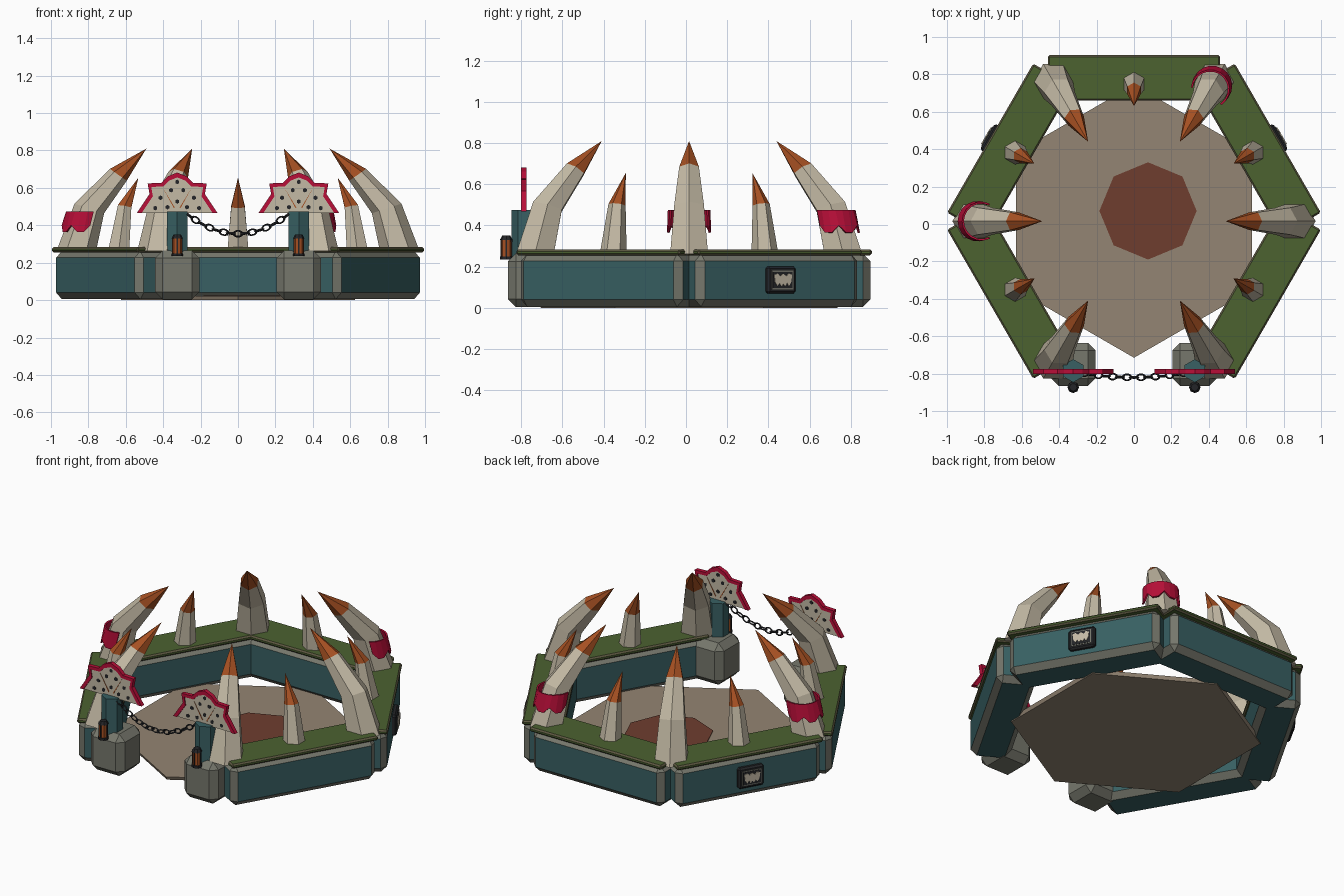
import bpy, bmesh, math
from mathutils import Matrix, Vector

if "Cube" in bpy.data.objects:
    bpy.data.objects.remove(bpy.data.objects["Cube"])

T, R = Matrix.Translation, Matrix.Rotation
CENTRE = T((0, 0.015, 0))


def material(name, r, g, b):
    """Flat material from 0-255 display values."""
    lin = [((v / 255 + 0.055) / 1.055) ** 2.4 for v in (r, g, b)] + [1]
    m = bpy.data.materials.new(name)
    m.use_nodes = True
    m.diffuse_color = lin
    m.node_tree.nodes["Principled BSDF"].inputs["Base Color"].default_value = lin
    return m


teal = material("teal wall", 56, 96, 99)
green = material("moss green", 76, 98, 48)
bone = material("bone", 196, 186, 165)
rust = material("rust orange", 166, 80, 34)
red = material("crimson", 184, 14, 56)
stone = material("grey stone", 118, 119, 108)
tan = material("dusty tan", 148, 133, 115)
stain = material("stain brown", 110, 61, 47)
black = material("iron black", 36, 37, 40)
trim = material("trim olive", 92, 88, 64)


def finish(name, bm, mats, matrix=Matrix()):
    bmesh.ops.recalc_face_normals(bm, faces=bm.faces)
    me = bpy.data.meshes.new(name)
    bm.to_mesh(me)
    bm.free()
    for m in mats:
        me.materials.append(m)
    ob = bpy.data.objects.new(name, me)
    ob.matrix_world = matrix
    bpy.context.collection.objects.link(ob)
    return ob


def box(name, lo, hi, mats, matrix=Matrix(), bevel=0):
    """Box between two corners; chamfers take the last material."""
    bm = bmesh.new()
    lo, hi = Vector(lo), Vector(hi)
    bmesh.ops.create_cube(bm, size=1, matrix=T((lo + hi) / 2) @ Matrix.Diagonal((*(hi - lo), 1)))
    if bevel:
        bmesh.ops.bevel(bm, geom=bm.edges[:], offset=bevel, segments=1,
                        affect='EDGES', material=len(mats) - 1)
    return finish(name, bm, mats, matrix)


def drum(name, sides, r, z0, z1, mat, matrix=Matrix(), r_top=None, turn=0):
    bm = bmesh.new()
    bmesh.ops.create_cone(bm, cap_ends=True, segments=sides, radius1=r,
                          radius2=r if r_top is None else r_top, depth=z1 - z0,
                          matrix=T((0, 0, (z0 + z1) / 2)) @ R(turn, 4, 'Z'))
    return finish(name, bm, [mat], matrix)


def plate(name, polygons, depth, mat, matrix):
    """Polygons in the xz plane given a thickness along y."""
    bm = bmesh.new()
    for poly in polygons:
        bm.faces.new([bm.verts.new((x, -depth / 2, z)) for x, z in poly])
    bmesh.ops.remove_doubles(bm, verts=bm.verts, dist=1e-5)
    out = bmesh.ops.extrude_face_region(bm, geom=bm.faces[:], use_keep_orig=True)
    moved = [v for v in out["geom"] if isinstance(v, bmesh.types.BMVert)]
    bmesh.ops.translate(bm, verts=moved, vec=(0, depth, 0))
    return finish(name, bm, [mat], matrix)


def spike(name, rings, tip, matrix):
    """Six-sided horn; rings are (distance, height, radius, tilt). Rust on the last span."""
    bm = bmesh.new()
    loops = []
    for d, z, r, tilt in rings:
        m = T((d, 0, z)) @ R(-math.radians(tilt), 4, 'Y')
        loops.append([bm.verts.new(m @ Vector((r * math.cos(k * math.pi / 3),
                                               r * math.sin(k * math.pi / 3), 0)))
                      for k in range(6)])
    bm.faces.new(loops[0])
    for a, b in zip(loops, loops[1:]):
        for k in range(6):
            bm.faces.new((a[k], a[k - 1], b[k - 1], b[k]))
    point = bm.verts.new((tip[0], 0, tip[1]))
    for k in range(6):
        bm.faces.new((loops[-1][k], loops[-1][k - 1], point)).material_index = 1
    finish(name, bm, [bone, rust], matrix)


def collar(matrix):
    """Ragged cloth around the outer side of a horn."""
    bm = bmesh.new()
    rows = []
    n = 12
    for k in range(n + 1):
        a = math.radians(-115 + 230 * k / n)
        low = 0.365 if k % 3 else 0.40
        rows.append([bm.verts.new((c + r * math.cos(a), r * math.sin(a), z))
                     for c, r, z in ((0.835, 0.108, low), (0.815, 0.104, 0.475))])
    for a, b in zip(rows, rows[1:]):
        bm.faces.new((a[0], b[0], b[1], a[1]))
    ob = finish("cloth_collar", bm, [red], matrix)
    ob.modifiers.new("thickness", 'SOLIDIFY').thickness = 0.01


# Arena floor and its stain
drum("arena_floor", 6, 0.72, 0, 0.022, tan, CENTRE, r_top=0.73)
drum("floor_stain", 8, 0.26, 0.02, 0.026, stain, T((0.075, 0.07, 0)))

# Five walls with moss caps and small horns; the front stays open
for deg in (-30, 30, 90, 150, 210):
    M = CENTRE @ R(math.radians(deg), 4, 'Z')
    box("wall", (0.65, -0.455, 0.005), (0.88, 0.455, 0.262), [teal, stone], M, 0.035)
    box("wall_cap", (0.645, -0.46, 0.255), (0.888, 0.46, 0.283), [green, trim], M, 0.009)
    spike("small_horn", [(0.735, 0.275, 0.064, 0), (0.70, 0.50, 0.042, 12)], (0.615, 0.655), M)
    # Plaques on the two rear side walls
    if deg in (30, 150):
        box("plaque_frame", (0.87, -0.08, 0.07), (0.905, 0.08, 0.2), [black], M, 0.01)
        box("plaque_panel", (0.90, -0.06, 0.09), (0.908, 0.06, 0.18), [stone], M)
        box("plaque_field", (0.90, -0.055, 0.095), (0.91, 0.055, 0.175), [black], M)
        half = [(0, 0.03), (0.018, 0.018), (0.03, 0.032), (0.05, 0.025),
                (0.045, -0.01), (0.032, -0.03), (0.022, -0.015), (0.01, -0.03), (0, -0.02)]
        for s in (-1, 1):
            plate("plaque_ornament", [[(s * x, z) for x, z in half]], 0.008, bone,
                  M @ T((0.911, 0, 0.135)) @ R(math.pi / 2, 4, 'Z'))

# Six large curved horns on the corners, two wearing cloth
for deg in range(0, 360, 60):
    M = CENTRE @ R(math.radians(deg), 4, 'Z')
    spike("large_horn", [(0.865, 0.262, 0.106, 0), (0.795, 0.49, 0.083, 18),
                         (0.64, 0.67, 0.055, 35)], (0.49, 0.81), M)
    if deg in (60, 180):
        collar(M)

# Fan outline: half, then mirrored
half = [(0.215, 0), (0.148, 0.10), (0.158, 0.157), (0.085, 0.16), (0.05, 0.195), (0, 0.215)]
outer = half + [(-x, z) for x, z in half[-2::-1]]
inner = [(x * 0.88, z * 0.88) for x, z in outer]
rim = [[outer[i], outer[i + 1], inner[i + 1], inner[i]] for i in range(len(outer) - 1)]
web = [[(0, 0), inner[i], inner[i + 1]] for i in range(len(inner) - 1)]
spots = [(0.06, 30), (0.06, 90), (0.06, 150), (0.12, 12), (0.12, 42), (0.125, 75),
         (0.125, 105), (0.12, 138), (0.12, 168), (0.165, 90)]

# Gate: stone footing, post, fan sign and lantern on each side
for side, s in (("left", 1), ("right", -1)):
    x = 0.325 * s
    box(side + "_footing", (x - 0.118, -0.865, 0.003), (x + 0.118, -0.635, 0.265),
        [stone], bevel=0.04)
    drum(side + "_gate_post", 6, 0.062, 0.25, 0.475, teal, T((x, -0.785, 0)))
    F = T((x, -0.788, 0.467))
    plate(side + "_fan_web", web, 0.014, bone, F)
    plate(side + "_fan_rim", rim, 0.026, red, F)
    for r, deg in spots:
        a = math.radians(deg)
        drum(side + "_fan_spot", 6, 0.012, -0.009, 0.009, black,
             F @ T((r * math.cos(a), 0, r * math.sin(a))) @ R(math.pi / 2, 4, 'X'))
    for deg in (60, 120):
        a = math.radians(deg)
        d = Vector((math.cos(a), math.sin(a)))
        n = Vector((-d.y, d.x)) * 0.003
        plate(side + "_fan_rib", [[d * 0.03 + n, d * 0.03 - n, d * 0.15]], 0.018, rust, F)
    L = T((x, -0.873, 0))
    drum(side + "_lantern_base", 8, 0.031, 0.235, 0.25, black, L)
    drum(side + "_lantern_glass", 8, 0.026, 0.25, 0.33, rust, L)
    drum(side + "_lantern_lid", 8, 0.031, 0.33, 0.35, black, L, r_top=0.02)
    for k in range(4):
        box(side + "_lantern_bar", (0.022, -0.004, 0.245), (0.029, 0.004, 0.335), [black],
            L @ R(math.pi * k / 2, 4, 'Z'))
    box(side + "_lantern_bracket", (x - 0.008, -0.87, 0.32), (x + 0.008, -0.81, 0.333), [black])

# Sagging chain of alternating links
LINKS = 15
for k in range(LINKS):
    u = -1 + 2 * k / (LINKS - 1)
    slope = math.atan(0.20 * u / 0.265)
    bpy.ops.mesh.primitive_torus_add(major_segments=10, minor_segments=4,
                                     major_radius=0.016, minor_radius=0.0045)
    link = bpy.context.object
    link.name = "chain_link"
    link.data.materials.append(black)
    link.matrix_world = (T((0.265 * u, -0.82 + 0.02 * u * u, 0.355 + 0.10 * u * u))
                         @ R(-slope, 4, 'Y') @ R(math.pi / 2 * (k % 2) + 0.2, 4, 'X')
                         @ Matrix.Diagonal((1.45, 1, 1, 1)))
